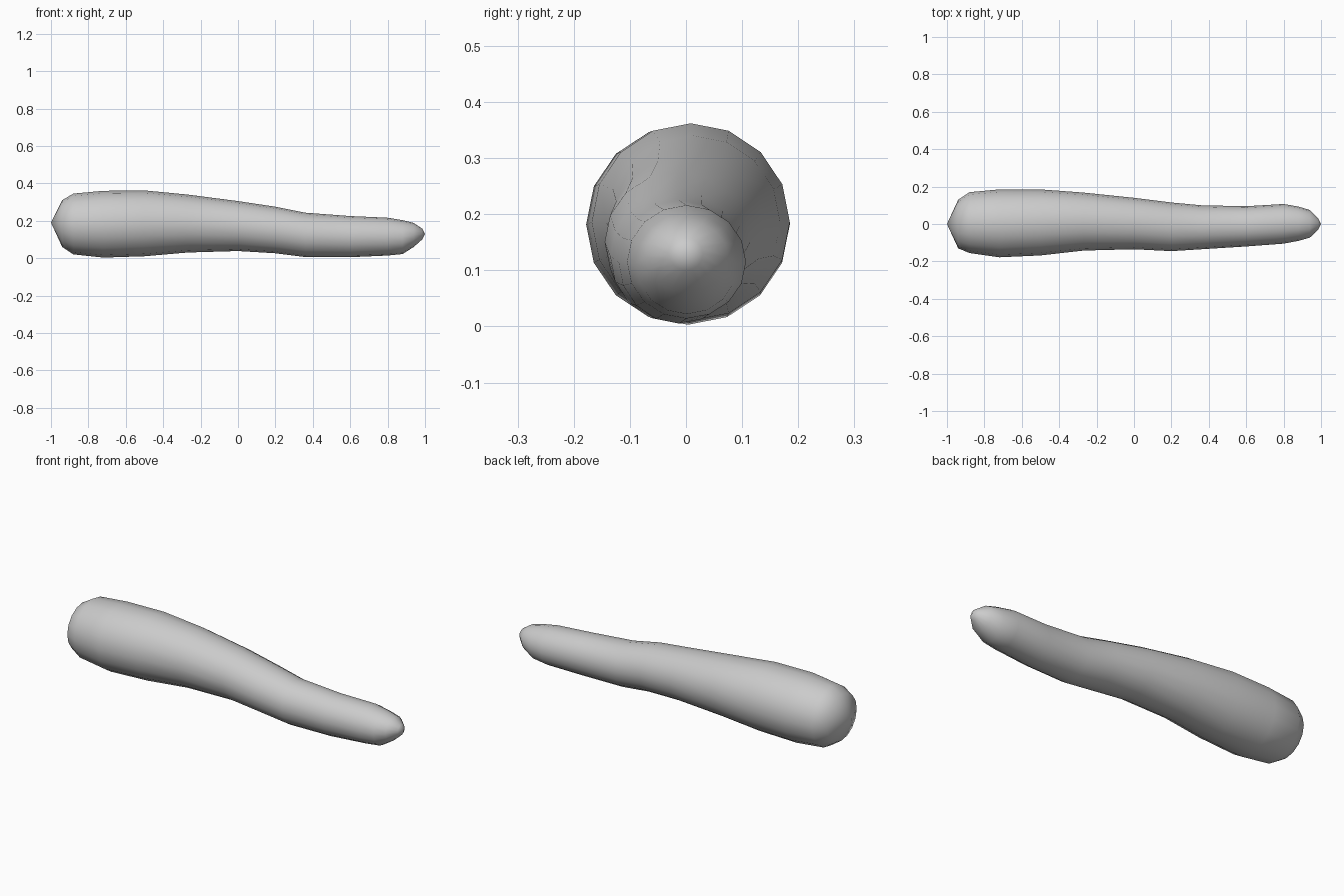
import bpy
import bmesh
from math import sin, cos, pi

SIDES = 16

default_cube = bpy.data.objects.get("Cube")
if default_cube:
    bpy.data.objects.remove(default_cube, do_unlink=True)


def make_material(name, color):
    material = bpy.data.materials.new(name)
    material.use_nodes = True
    material.diffuse_color = color
    material.node_tree.nodes["Principled BSDF"].inputs["Base Color"].default_value = color
    return material


# Cross-sections along the body: x, bottom, top, front edge, back edge
sections = [
    (-.94, .06, .31, -.13, .13),
    (-.88, .02, .345, -.155, .17),
    (-.72, .003, .36, -.178, .185),
    (-.5, .01, .362, -.168, .185),
    (-.27, .03, .34, -.142, .168),
    (0, .038, .305, -.135, .14),
    (.2, .026, .275, -.145, .115),
    (.36, .006, .243, -.135, .1),
    (.6, .005, .225, -.12, .095),
    (.8, .014, .216, -.105, .107),
    (.88, .022, .203, -.09, .093),
    (.94, .06, .188, -.073, .075),
    (.985, .1, .158, -.03, .03),
]


def add_ring(bm, x, bottom, top, front, back):
    """One elliptical cross-section fitted between its four extremes."""
    mid_y, mid_z = (front + back) / 2, (bottom + top) / 2
    radius_y, radius_z = (back - front) / 2, (top - bottom) / 2
    ring = []
    for i in range(SIDES):
        angle = 2 * pi * i / SIDES
        ring.append(bm.verts.new((x, mid_y + radius_y * cos(angle), mid_z + radius_z * sin(angle))))
    return ring


def close_end(bm, ring, tip):
    """Fan of triangles from the last ring to a blunt tip."""
    point = bm.verts.new(tip)
    for i in range(SIDES):
        bm.faces.new((ring[i], ring[(i + 1) % SIDES], point))


# Tapered, gently bent body skinned through the cross-sections
bm = bmesh.new()
rings = [add_ring(bm, *section) for section in sections]
for first, second in zip(rings, rings[1:]):
    for i in range(SIDES):
        j = (i + 1) % SIDES
        bm.faces.new((first[i], first[j], second[j], second[i]))

# Thick end and narrow end
close_end(bm, rings[0], (-1, 0, .19))
close_end(bm, rings[-1], (1, 0, .13))
bmesh.ops.recalc_face_normals(bm, faces=bm.faces)

mesh = bpy.data.meshes.new("tapered_body")
bm.to_mesh(mesh)
bm.free()
mesh.materials.append(make_material("light grey", (.6, .6, .6, 1)))
mesh.shade_smooth()

body = bpy.data.objects.new("tapered_body", mesh)
bpy.context.scene.collection.objects.link(body)
